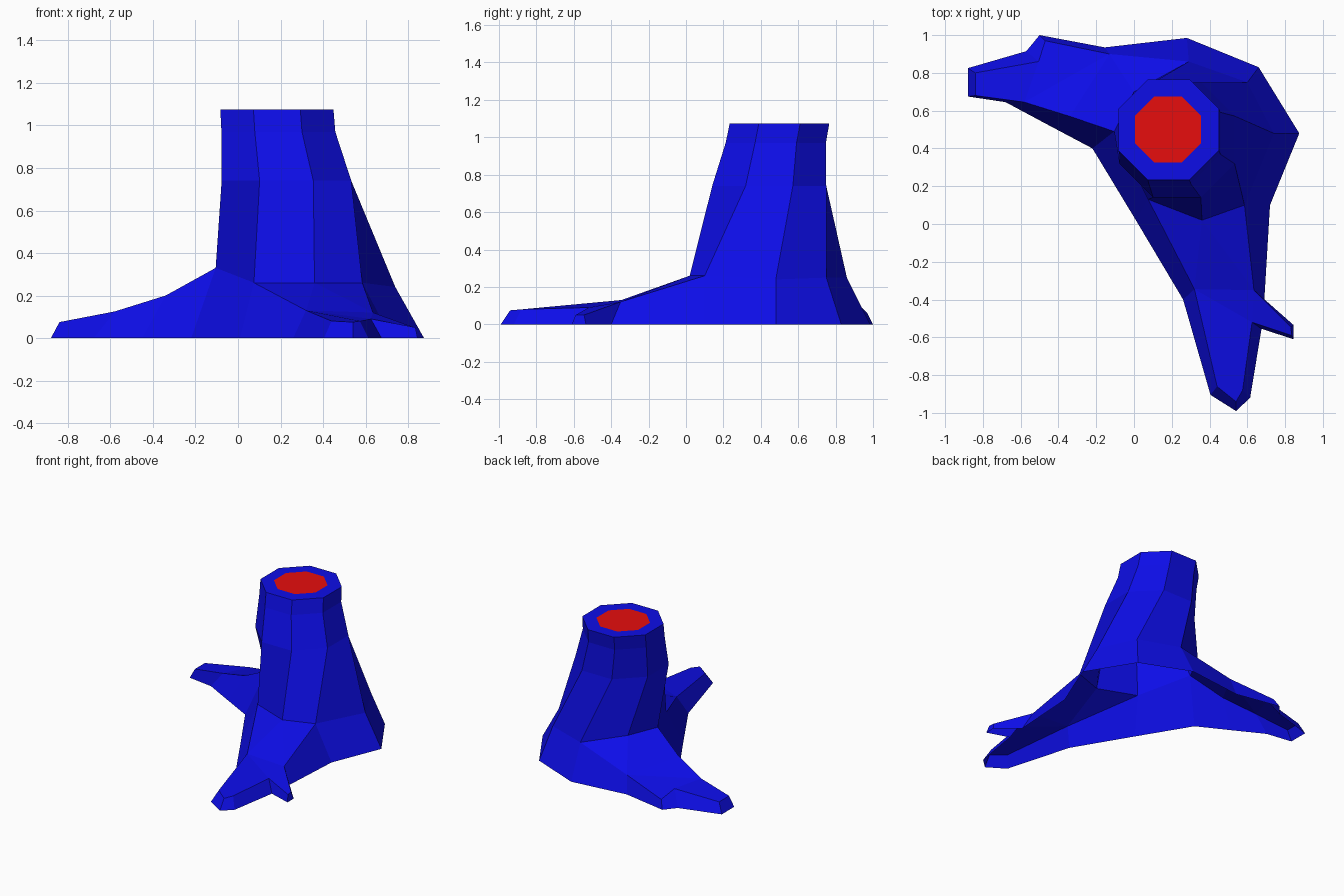
import bpy
import bmesh
from math import cos, sin, radians

default_cube = bpy.data.objects.get("Cube")
if default_cube:
    bpy.data.objects.remove(default_cube, do_unlink=True)


def make_material(name, colour):
    material = bpy.data.materials.new(name)
    material.use_nodes = True
    material.diffuse_color = colour
    material.node_tree.nodes["Principled BSDF"].inputs["Base Color"].default_value = colour
    return material


def finish(bm, name, material):
    """Turn a bmesh into a flat shaded object."""
    bmesh.ops.recalc_face_normals(bm, faces=bm.faces)
    mesh = bpy.data.meshes.new(name)
    bm.to_mesh(mesh)
    bm.free()
    mesh.materials.append(material)
    obj = bpy.data.objects.new(name, mesh)
    bpy.context.collection.objects.link(obj)
    return obj


def octagon(bm, x, y, z, radius):
    """Ring of eight vertices, counter-clockwise from the right back corner."""
    angles = [radians(22.5 + 45 * i) for i in range(8)]
    return [bm.verts.new((x + radius * cos(a), y + radius * sin(a), z)) for a in angles]


def bridge(bm, lower, upper, closed=True):
    """Join two equally long vertex rows with quads."""
    count = len(lower)
    for i in range(count if closed else count - 1):
        j = (i + 1) % count
        bm.faces.new((lower[i], lower[j], upper[j], upper[i]))


bark_blue = make_material("bark blue", (0.004, 0.004, 0.8, 1))
heartwood_red = make_material("heartwood red", (0.8, 0.004, 0.004, 1))

TOP = 1.075
bark = bmesh.new()

# Foot of the trunk and root ridges: upper x, y, z, then the ground x, y below it
flare = {
    "right": (.74, .48, .24, .875, .48),
    "back_right": (.60, .75, .25, .66, .83),
    "back": (.29, .86, .25, .28, .985),
}
side_root = {
    "side_start": (-.13, .90, .13, -.155, .935),
    "side_twig": (-.47, .97, .06, -.50, 1),
    "side_fork": (-.505, .86, .11, -.57, .915),
    "side_tip_back": (-.84, .80, .075, -.88, .825),
    "side_tip_front": (-.84, .68, .075, -.88, .675),
    "side_low": (-.58, .645, .125, -.68, .645),
    "side_high": (-.34, .57, .20, -.45, .522),
}
saddle = {
    "left": (-.105, .49, .33, -.22, .40),
    "front_left": (.075, .13, .26, .01, .02),
}
front_root = {
    "front_high": (.32, -.345, .13, .26, -.40),
    "front_tip_left": (.44, -.86, .08, .405, -.905),
    "front_tip": (.54, -.94, .075, .54, -.99),
    "front_tip_right": (.575, -.88, .08, .615, -.92),
    "front_fork": (.625, -.52, .09, .675, -.555),
    "twig_front": (.835, -.59, .05, .845, -.61),
    "twig_back": (.83, -.545, .05, .845, -.535),
    "front_end": (.635, -.35, .12, .69, -.40),
    "front_right": (.585, .10, .26, .72, .10),
}
outline = {**flare, **side_root, **saddle, **front_root}
ridge = {name: bark.verts.new(p[:3]) for name, p in outline.items()}
ground = [bark.verts.new((p[3], p[4], 0)) for p in outline.values()]
bridge(bark, ground, list(ridge.values()))

# Trunk corners that sit above the roots rather than on the outline
ridge["crotch"] = bark.verts.new((0, .70, .32))
ridge["front"] = bark.verts.new((.36, .02, .26))

# Top surfaces of the two roots
root_tops = [
    "back side_start crotch",
    "crotch side_start side_high left",
    "side_start side_low side_high",
    "side_start side_twig side_fork side_low",
    "side_fork side_tip_back side_tip_front side_low",
    "front front_left front_high",
    "front front_high front_end",
    "front front_end front_right",
    "front_high front_fork front_end",
    "front_high front_tip_left front_tip_right front_fork",
    "front_tip_left front_tip front_tip_right",
    "front_fork twig_front twig_back front_end",
]
for names in root_tops:
    bark.faces.new([ridge[n] for n in names.split()])

# Leaning eight-sided trunk
foot = "right back_right back crotch left front_left front front_right"
rings = [[ridge[n] for n in foot.split()]]
rings.append(octagon(bark, .228, .445, .74, .33))
rings.append(octagon(bark, .19, .48, .97, .29))
rings.append(octagon(bark, .183, .50, TOP, .288))

# Flat rim around the heartwood
rings.append(octagon(bark, .18, .50, TOP, .19))
for lower, upper in zip(rings, rings[1:]):
    bridge(bark, lower, upper)
finish(bark, "stump_and_roots", bark_blue)

# Sawn heartwood disc
disc = bmesh.new()
disc.faces.new(octagon(disc, .18, .50, TOP, .19))
finish(disc, "heartwood", heartwood_red)
